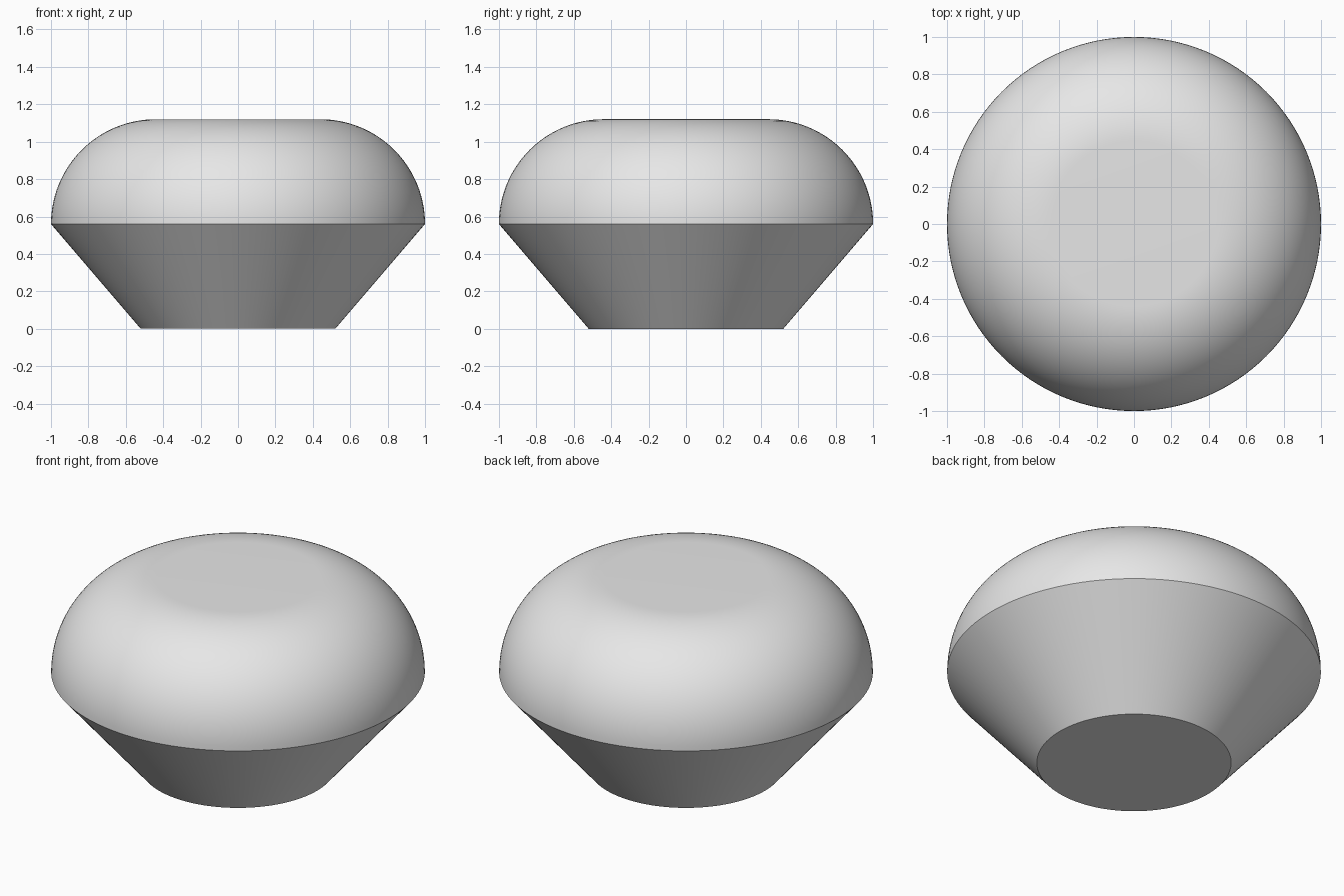
import bpy
import bmesh
from math import sin, cos, pi, radians

old = bpy.data.objects.get("Cube")
if old:
    bpy.data.objects.remove(old, do_unlink=True)

SEGMENTS = 128
ARC_STEPS = 32
FOOT_RADIUS = 0.52
ROUND = 0.56                 # radius of the rounded shoulder, also the rim height
FLAT_RADIUS = 1 - ROUND      # radius of the flat top

# Light grey material
grey = bpy.data.materials.new("light_grey")
grey.use_nodes = True
colour = (0.8, 0.8, 0.8, 1)
grey.diffuse_color = colour
grey.node_tree.nodes["Principled BSDF"].inputs["Base Color"].default_value = colour

# Profile: flat base, sloping cone, quarter-round shoulder, flat top
profile = [(FOOT_RADIUS, 0)]
for i in range(ARC_STEPS + 1):
    a = pi / 2 * i / ARC_STEPS
    profile.append((FLAT_RADIUS + ROUND * cos(a), ROUND + ROUND * sin(a)))

# Turned body
bm = bmesh.new()
rings = []
for r, z in profile:
    angles = [2 * pi * k / SEGMENTS for k in range(SEGMENTS)]
    rings.append([bm.verts.new((r * cos(t), r * sin(t), z)) for t in angles])
for low, high in zip(rings, rings[1:]):
    for k in range(SEGMENTS):
        n = (k + 1) % SEGMENTS
        bm.faces.new((low[k], low[n], high[n], high[k]))
bm.faces.new(rings[0][::-1])
bm.faces.new(rings[-1])

mesh = bpy.data.meshes.new("rounded_body")
bm.to_mesh(mesh)
bm.free()
mesh.materials.append(grey)
body = bpy.data.objects.new("rounded_body", mesh)
bpy.context.collection.objects.link(body)

# Smooth surfaces with sharp rim and foot edges
bpy.ops.object.select_all(action="DESELECT")
body.select_set(True)
bpy.context.view_layer.objects.active = body
bpy.ops.object.shade_smooth_by_angle(angle=radians(30))
